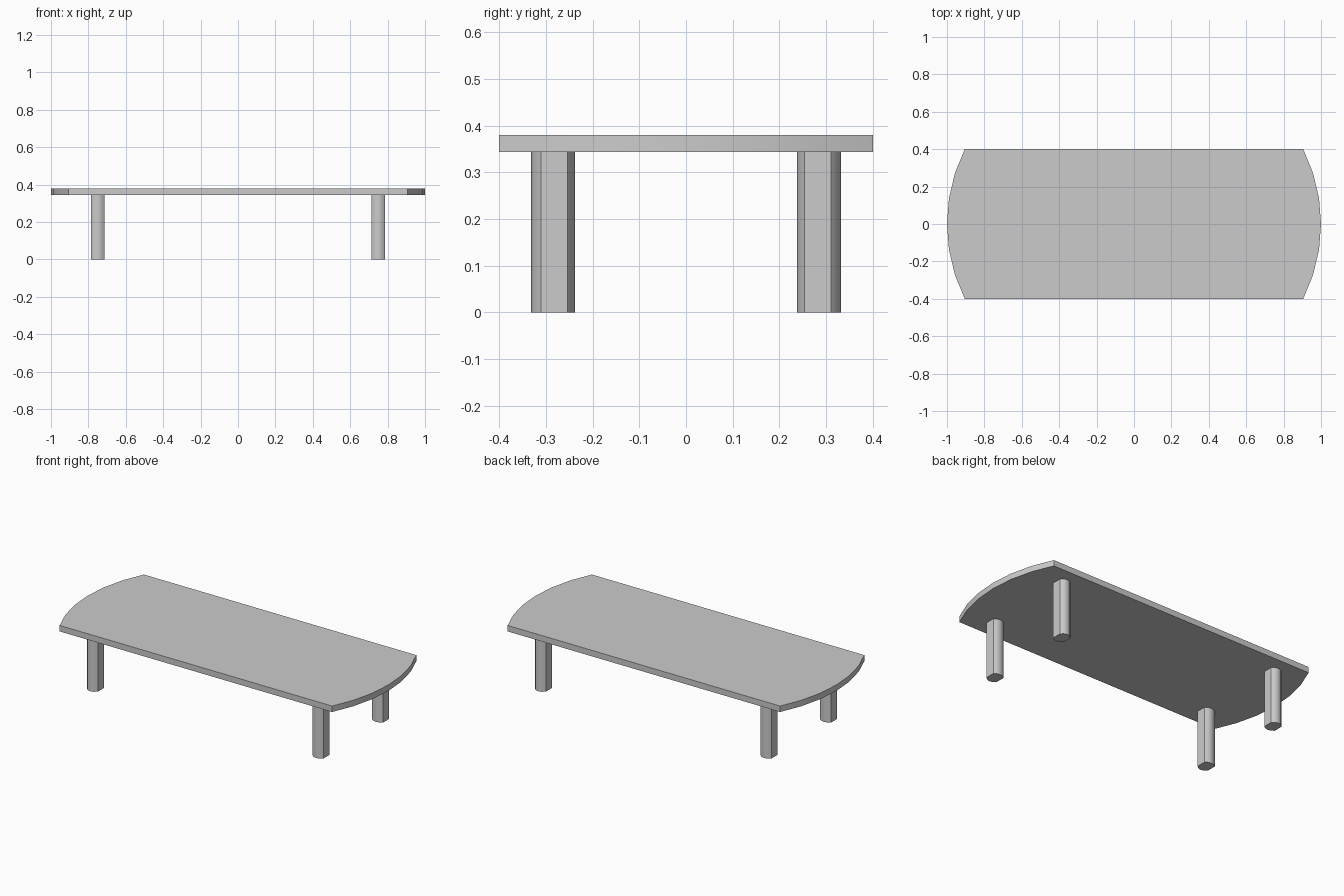
import bpy, bmesh
from math import asin, sin, cos, radians

if "Cube" in bpy.data.objects:
    bpy.data.objects.remove(bpy.data.objects["Cube"])


def bowed_end(half_width, depth, segments):
    """Points (across, outward) of a shallow arc, from -half_width to +half_width."""
    r = (half_width ** 2 + depth ** 2) / (2 * depth)
    a = asin(half_width / r)
    angles = [-a + 2 * a * i / segments for i in range(segments + 1)]
    return [(r * sin(t), r * cos(t) - (r - depth)) for t in angles]


def extrude(name, outline, z0, z1):
    """Solid prism from a flat outline."""
    bm = bmesh.new()
    face = bm.faces.new([bm.verts.new((x, y, z0)) for x, y in outline])
    res = bmesh.ops.extrude_face_region(bm, geom=[face])
    top = [v for v in res["geom"] if isinstance(v, bmesh.types.BMVert)]
    bmesh.ops.translate(bm, verts=top, vec=(0, 0, z1 - z0))
    bmesh.ops.recalc_face_normals(bm, faces=bm.faces)
    mesh = bpy.data.meshes.new(name)
    bm.to_mesh(mesh)
    bm.free()
    ob = bpy.data.objects.new(name, mesh)
    bpy.context.collection.objects.link(ob)
    bpy.ops.object.select_all(action='DESELECT')
    ob.select_set(True)
    bpy.context.view_layer.objects.active = ob
    bpy.ops.object.shade_smooth_by_angle(angle=radians(30))
    return ob


# Table top: straight long sides, bowed short ends
end = bowed_end(0.4, 0.095, 6)
right = [(0.905 + d, y) for y, d in end]
left = [(-x, -y) for x, y in right]
extrude("table_top", right + left, 0.344, 0.38)

# Legs: flat sides, bowed outer and inner faces
outer = bowed_end(0.037, 0.021, 4)
inner = bowed_end(0.037, 0.016, 4)
for side, sy in (("front", -1), ("back", 1)):
    for hand, sx in (("left", -1), ("right", 1)):
        profile = [(x, 0.3105 + d) for x, d in outer]
        profile += [(-x, 0.2535 - d) for x, d in inner]
        outline = [(sx * 0.75 + x, sy * y) for x, y in profile]
        extrude(f"{side}_{hand}_leg", outline, 0.0, 0.344)
